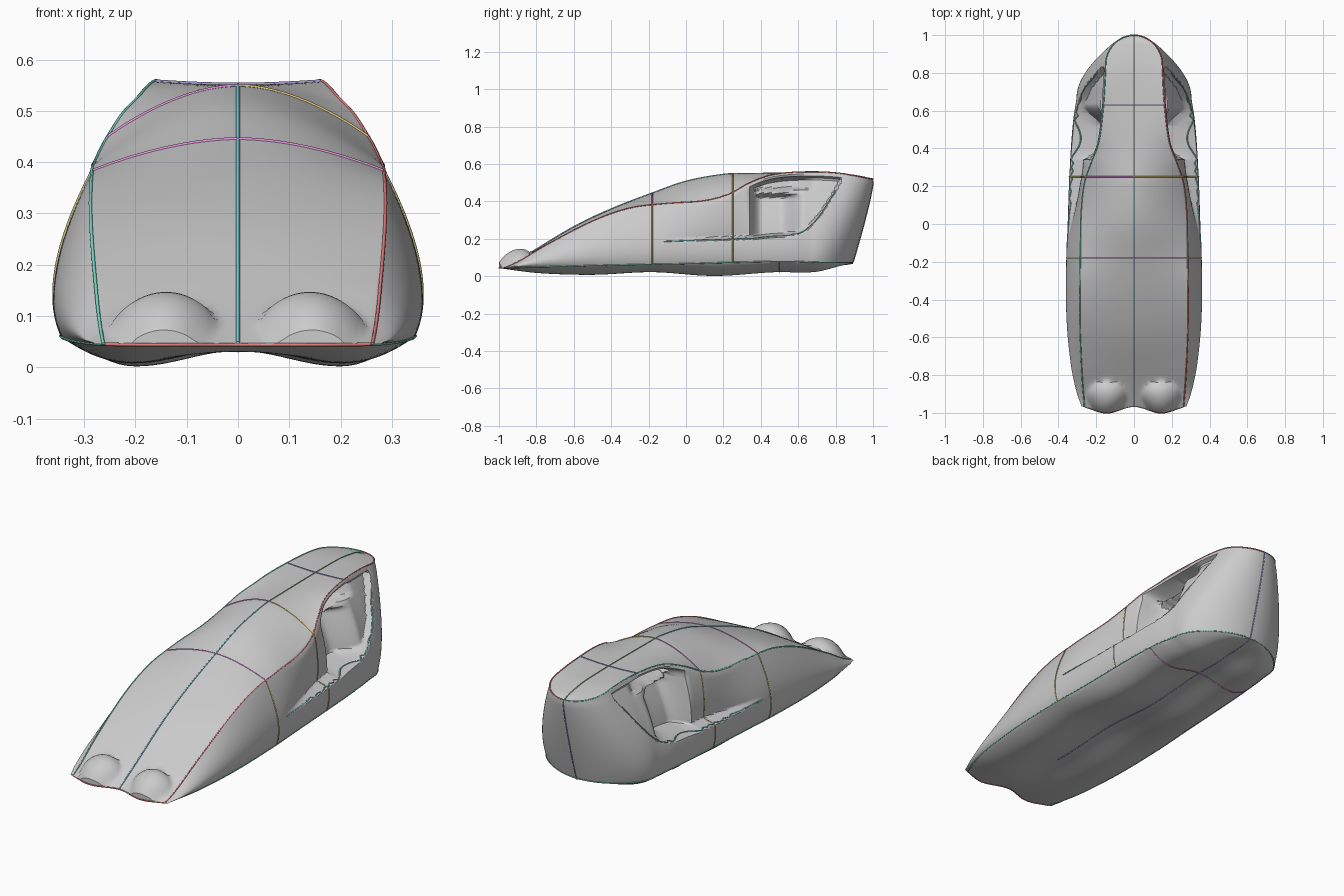
import bpy, bmesh
from math import sin, cos, pi, sqrt, exp

if "Cube" in bpy.data.objects:
    bpy.data.objects.remove(bpy.data.objects["Cube"])


def sm(a, b, v):
    t = min(1, max(0, (v - a) / (b - a)))
    return t * t * (3 - 2 * t)


def spline(pts):
    # smooth curve through a few (y, value) stations
    n = len(pts)
    m = []
    for i in range(n):
        a, b = pts[max(0, i - 1)], pts[min(n - 1, i + 1)]
        m.append((b[1] - a[1]) / (b[0] - a[0]))

    def f(y):
        y = min(max(y, pts[0][0]), pts[-1][0])
        i = max(j for j in range(n - 1) if pts[j][0] <= y)
        (x0, v0), (x1, v1) = pts[i], pts[i + 1]
        h = x1 - x0
        t = (y - x0) / h
        return ((2*t**3 - 3*t*t + 1) * v0 + (t**3 - 2*t*t + t) * h * m[i]
                + (3*t*t - 2*t**3) * v1 + (t**3 - t*t) * h * m[i + 1])
    return f


Y0 = -0.965
# plan width, shoulder line, roof centre line, lower edge and underside
width = spline([(Y0, .27), (-.9, .298), (-.75, .333), (-.5, .358), (-.2, .36), (0, .352),
                (.4, .34), (.55, .328), (.7, .31), (1, .31)])
shoulder_x = spline([(Y0, .262), (-.8, .275), (-.5, .287), (-.2, .284), (.05, .28), (.22, .262),
                     (.33, .225), (.43, .188), (.6, .165), (.8, .152), (1, .145)])
shoulder_z = spline([(Y0, .046), (-.9, .075), (-.75, .165), (-.5, .295), (-.3, .365), (-.1, .39),
                     (.1, .405), (.23, .44), (.33, .495), (.45, .54), (.6, .557), (.8, .553), (1, .52)])
roof_z = spline([(Y0, .048), (-.85, .115), (-.6, .265), (-.4, .36), (-.18, .445), (0, .508),
                 (.2, .545), (.3, .549), (.8, .549), (.95, .53), (1, .51)])
edge_z = spline([(Y0, .045), (-.5, .058), (0, .068), (.5, .08), (.75, .075), (1, .075)])
under_z = spline([(Y0, .044), (-.8, .018), (-.5, .008), (-.18, .022), (.15, .002), (.48, .022),
                  (.65, .02), (.8, .03), (1, .07)])
sill_z = spline([(-.2, .185), (.3, .2), (.55, .22), (.65, .25), (.73, .33), (.79, .43), (.85, .56)])

NB, NS, NT = 20, 56, 24


def recess(y, z, zs):
    # side channel that deepens rearwards into the air intake
    sill = sill_z(y)
    if y < -.16 or y > .85 or z < sill - .01:
        return 0
    low = sm(sill - .005, sill + .018, z)
    fade = max(0, 1 - (z - sill) / max(.05, zs - .02 - sill))
    door = .07 * sm(-.15, .3, y) * fade * (1 - sm(.33, .37, y))
    lip = 1 - sm(zs - .04, zs - .018, z)
    inlet = sm(.335, .37, y) * (1 - sm(.5, .64, y)) * .115
    slot = .06 * sm(.34, .38, y) * (1 - sm(.6, .7, y)) * sm(.46, .475, z)
    dish = .035 * sm(.36, .4, y)
    bar = .06 * exp(-((z - .445) / .014) ** 2) * sm(.36, .4, y) * (1 - sm(.5, .64, y))
    return low * (door + lip * max(0, inlet * (1 - .45 * sm(.45, .47, z)) + slot + dish - bar))


def section(y):
    # half cross-section: underside centre -> lower edge -> shoulder -> roof centre
    e = max(0, (y - .7) / .3)
    e2 = max(0, (y - .85) / .15)
    w = width(y) * sqrt(max(0, 1 - e * e))
    xs = min(shoulder_x(y) * sqrt(max(0, 1 - e2 * e2)), w)
    zs, zt, zb, zu = shoulder_z(y), roof_z(y), edge_z(y), under_z(y)
    xb = .955 * w
    out = []
    for i in range(NB):
        s = i / NB
        ridge = .03 * cos(pi * min(s, .6) / 1.2) ** 2 * sm(Y0, -.6, y) * (1 - sm(.75, 1, y))
        out.append((s * xb, zu + ridge + (zb - zu) * max(0, (s - .6) / .4) ** 2))
    for i in range(NS):
        t = i / NS
        a, b, c = (1 - t) ** 2, 2 * t * (1 - t), t * t
        z = a * zb + b * (zb + .35 * (zs - zb)) + c * zs
        x = a * xb + b * 1.09 * w + c * xs
        out.append((max(x - recess(y, z, zs), x * .35), z))
    for i in range(NT + 1):
        s = 1 - i / NT
        x = s * xs
        z = zs + (zt - zs) * (1 - s ** 1.8)
        # headlight swelling on the nose
        q = 1 - ((x - .145) / .105) ** 2 - ((y + .905) / .075) ** 2
        out.append((x, z + .058 * max(0, q) ** .8))
    res = []
    for x, z in out:
        yy = y - .13 * sm(.55, 1, y) * max(0, 1 - z / .5) ** 1.2
        yy -= .035 * sin(pi * min(x, .29) / .29) ** 2 * (1 - sm(Y0, -.8, y))
        res.append((x, yy, z))
    return res


ROWS = 190
ys = [Y0 + (1 - Y0) * (1 - (1 - r / ROWS) ** 1.6) for r in range(ROWS + 1)]
grid = [section(y) for y in ys]

# body shell
bm = bmesh.new()
vs = [[bm.verts.new(p) for p in row] for row in grid]
for a, b in zip(vs, vs[1:]):
    for j in range(len(a) - 1):
        bm.faces.new((a[j], a[j + 1], b[j + 1], b[j]))
bm.faces.new(vs[0])
bmesh.ops.remove_doubles(bm, verts=bm.verts, dist=.0004)
bmesh.ops.recalc_face_normals(bm, faces=bm.faces)
me = bpy.data.meshes.new("body_shell")
bm.to_mesh(me)
bm.free()
body = bpy.data.objects.new("body_shell", me)
bpy.context.collection.objects.link(body)
mod = body.modifiers.new("mirror", 'MIRROR')
mod.use_clip = True
mod.merge_threshold = .0008
bpy.context.view_layer.objects.active = body
body.select_set(True)
bpy.ops.object.shade_smooth_by_angle(angle=.6)


# coloured guide lines lying on the surface
def line(name, pts, col, side=1):
    cu = bpy.data.curves.new(name, 'CURVE')
    cu.dimensions = '3D'
    cu.bevel_depth = .0035
    cu.bevel_resolution = 0
    sp = cu.splines.new('POLY')
    sp.points.add(len(pts) - 1)
    for p, c in zip(sp.points, pts):
        p.co = (c[0] * side, c[1], c[2], 1)
    ma = bpy.data.materials.new(name)
    ma.diffuse_color = (*col, 1)
    ma.use_nodes = True
    ma.node_tree.nodes["Principled BSDF"].inputs["Base Color"].default_value = ma.diffuse_color
    cu.materials.append(ma)
    bpy.context.collection.objects.link(bpy.data.objects.new(name, cu))


def along(col, a=-1, b=1):
    return [grid[r][col] for r in range(0, ROWS + 1, 2) if a <= ys[r] <= b]


RED, TEAL, CYAN, GREEN = (.8, .2, .2), (.2, .75, .6), (.2, .65, .75), (.25, .5, .25)
PINK, ORANGE, OLIVE, VIOLET = (.75, .3, .7), (.8, .6, .2), (.55, .5, .2), (.35, .3, .6)
END = NB + NS
line("hood_centre_line", along(END + NT, -1, .26), CYAN)
line("roof_centre_line", along(END + NT, .24, 1), GREEN)
line("underside_centre_line", along(0, -.6, 1), VIOLET)
line("tail_centre_line", grid[-1][NB:END], VIOLET)
for s, tag, c1, c2 in ((1, "right", RED, ORANGE), (-1, "left", TEAL, PINK)):
    line(tag + "_shoulder_line", along(END), c1, s)
    line(tag + "_lower_edge_line", along(NB), (.2, .6, .4), s)
    line(tag + "_nose_line", grid[0][:NB + 1], RED, s)
    for nm, y, ctop, cside in (("front", -.18, PINK, OLIVE), ("door", .25, c2, OLIVE),
                               ("rear", .63, VIOLET, None)):
        sec = section(y)
        line(f"{tag}_{nm}_top_rib", sec[END:], ctop, s)
        if cside:
            line(f"{tag}_{nm}_side_rib", sec[NB:END + 1], cside, s)
    line(tag + "_underside_rib", section(.5)[:NB + 1], PINK, s)
    # sill line follows the rim of the side channel
    rim = []
    for k in range(45):
        y = -.12 + .021 * k
        sec = section(y)
        rim.append(min(sec[NB:END], key=lambda p: abs(p[2] - sill_z(y))))
    line(tag + "_sill_line", rim, (.2, .6, .6), s)
